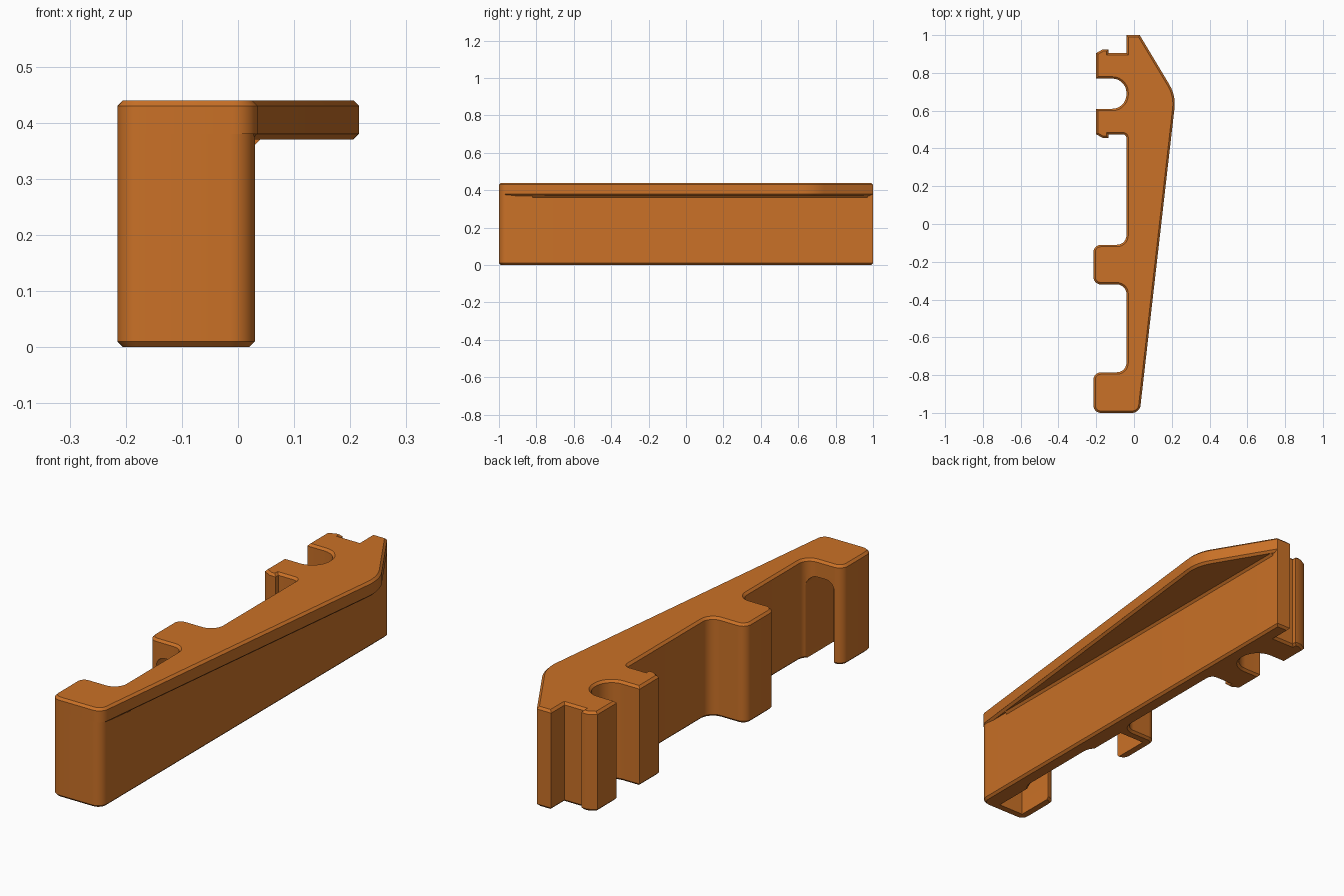
import bpy, bmesh, math
from mathutils import Vector

if "Cube" in bpy.data.objects:
    bpy.data.objects.remove(bpy.data.objects["Cube"])

orange = bpy.data.materials.new("burnt orange")
orange.diffuse_color = (0.59, 0.165, 0.02, 1)
orange.use_nodes = True
orange.node_tree.nodes["Principled BSDF"].inputs["Base Color"].default_value = orange.diffuse_color


def rounded(corners, steps=7):
    """Outline from (x, y, radius) corners, each replaced by an arc."""
    out = []
    for i, (x, y, r) in enumerate(corners):
        p = Vector((x, y))
        if r == 0:
            out.append(p)
            continue
        a = (Vector(corners[i - 1][:2]) - p).normalized()
        b = (Vector(corners[(i + 1) % len(corners)][:2]) - p).normalized()
        half = a.angle(b) / 2
        t = r / math.tan(half)
        centre = p + (a + b).normalized() * (r / math.sin(half))
        start, end = p + a * t - centre, p + b * t - centre
        sweep = start.angle_signed(end)
        for k in range(steps + 1):
            ang = -sweep * k / steps
            c, s = math.cos(ang), math.sin(ang)
            out.append(centre + Vector((start.x * c - start.y * s,
                                        start.x * s + start.y * c)))
    return out


def prism(name, outline, z0, z1, top=0, bottom=0, upright=False):
    """Extruded outline with chamfered ends; upright puts the outline in xz."""
    bm = bmesh.new()
    low = [bm.verts.new((p[0], p[1], z0 + bottom)) for p in outline]
    high = [bm.verts.new((p[0], p[1], z1 - top)) for p in outline]
    n = len(outline)
    for i in range(n):
        j = (i + 1) % n
        bm.faces.new((low[i], low[j], high[j], high[i]))
    floor = bm.faces.new(low[::-1])
    cap = bm.faces.new(high)
    bmesh.ops.recalc_face_normals(bm, faces=bm.faces)
    for face, c in ((floor, bottom), (cap, top)):
        if c:
            bmesh.ops.inset_region(bm, faces=[face], thickness=c, depth=c,
                                   use_even_offset=True, use_boundary=True)
    if upright:
        for v in bm.verts:
            v.co = (v.co.x, v.co.z, v.co.y)
        bmesh.ops.recalc_face_normals(bm, faces=bm.faces)
    mesh = bpy.data.meshes.new(name)
    bm.to_mesh(mesh)
    bm.free()
    mesh.materials.append(orange)
    ob = bpy.data.objects.new(name, mesh)
    bpy.context.collection.objects.link(ob)
    return ob


def smooth(ob):
    bpy.ops.object.select_all(action='DESELECT')
    ob.select_set(True)
    bpy.context.view_layer.objects.active = ob
    bpy.ops.object.shade_smooth_by_angle(angle=math.radians(30))


# left side of the outline: clip prongs, middle post, front post
left = [
    (-0.04, 1, 0), (-0.04, 0.905, 0), (-0.135, 0.905, 0), (-0.135, 0.925, 0),
    (-0.165, 0.925, 0), (-0.2, 0.905, 0), (-0.2, 0.77, 0),
    (-0.04, 0.77, 0.075), (-0.04, 0.61, 0.075),
    (-0.2, 0.61, 0), (-0.2, 0.475, 0), (-0.165, 0.455, 0), (-0.135, 0.455, 0),
    (-0.135, 0.475, 0), (-0.04, 0.475, 0.02),
    (-0.04, -0.11, 0.05), (-0.215, -0.11, 0.04),
    (-0.215, -0.32, 0.04), (-0.04, -0.32, 0.05),
    (-0.04, -0.785, 0.05), (-0.215, -0.785, 0.04), (-0.215, -1, 0.04),
]
front_corner = (0.03, -1, 0.045)
tip = (0.222, 0.68, 0.2)
SPLIT = 0.38

# tall body and the wider top plate that overhangs it on the right
body = prism("body", rounded([front_corner, (0.03, 1, 0)] + left), 0, SPLIT,
             bottom=0.01)
plate = prism("top_plate", rounded([front_corner, tip, (0.03, 1, 0)] + left),
              SPLIT, 0.44, top=0.01)

# chamfered underside of the overhang
lip = prism("overhang_underside",
            rounded([(0.0, -0.97, 0), (0.033, -0.97, 0), tip, (0.03, 1, 0), (0.0, 1, 0)]),
            0.37, SPLIT, bottom=0.01)

# small fillet where the overhang meets the body
fillet = prism("overhang_fillet", [(0.02, 0.36), (0.03, 0.36), (0.041, 0.372), (0.02, 0.372)],
               -0.82, 0.97, upright=True)

# arched pockets in the two posts, open below and facing each other
arch = rounded([(-0.175, -0.1, 0), (-0.05, -0.1, 0),
                (-0.05, 0.365, 0.04), (-0.175, 0.365, 0.04)])
for y0, y1 in ((-0.96, -0.7), (-0.4, -0.15)):
    cutter = prism("pocket_cutter", arch, y0, y1, upright=True)
    cutter.hide_render = True
    mod = body.modifiers.new("pocket", 'BOOLEAN')
    mod.operation = 'DIFFERENCE'
    mod.solver = 'EXACT'
    mod.object = cutter
    bpy.context.view_layer.objects.active = body
    bpy.ops.object.modifier_apply(modifier=mod.name)
    bpy.data.objects.remove(cutter)

for ob in (body, plate, lip, fillet):
    smooth(ob)
